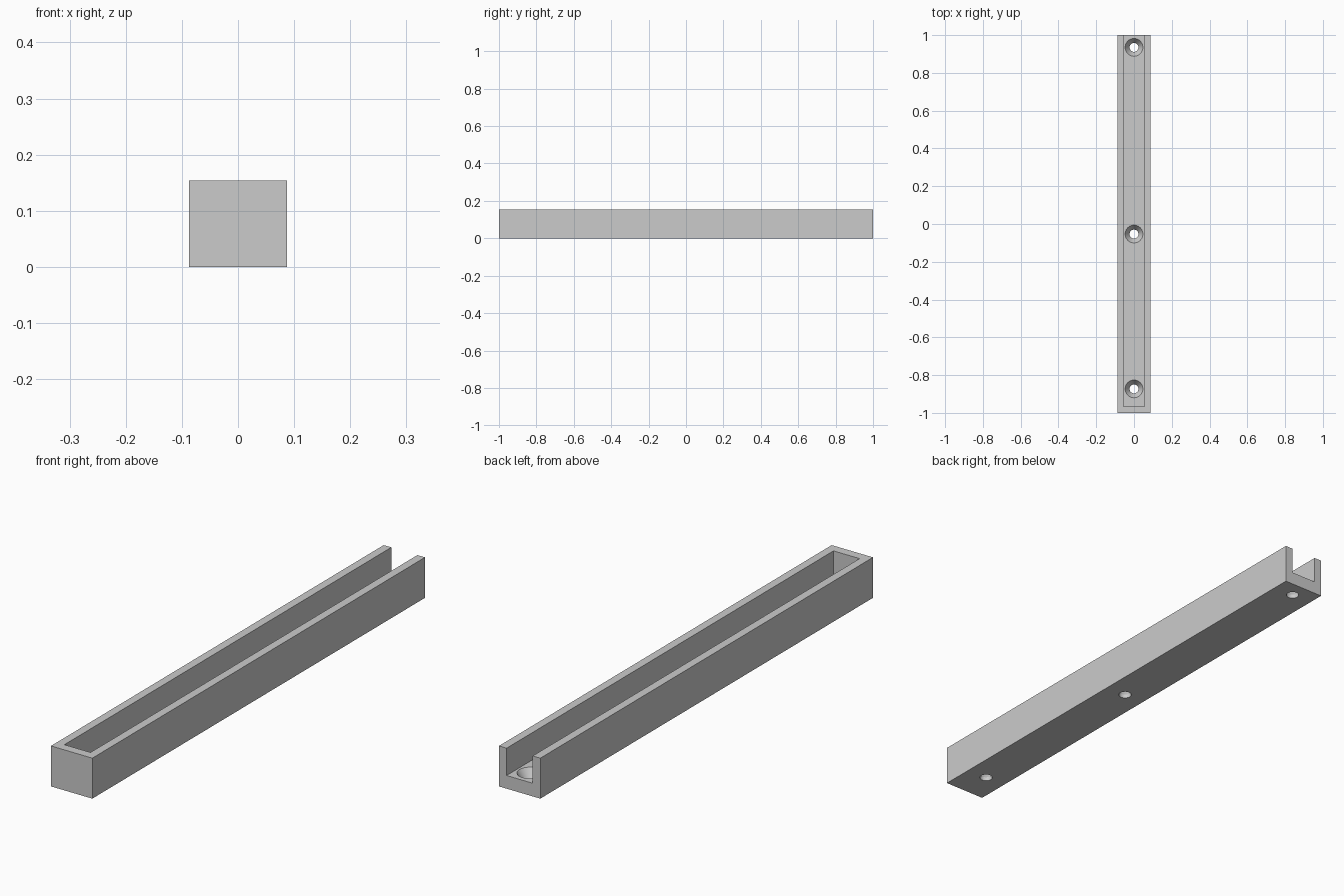
import bpy, bmesh, math

if "Cube" in bpy.data.objects:
    bpy.data.objects.remove(bpy.data.objects["Cube"])

HALF_W, HEIGHT = 0.087, 0.154
GROOVE_W, FLOOR = 0.055, 0.05
END_WALL_Y = -0.965
HOLE_YS = (-0.873, -0.053, 0.935)
SIDES = 48


def make_object(name, bm):
    bmesh.ops.recalc_face_normals(bm, faces=bm.faces)
    mesh = bpy.data.meshes.new(name)
    bm.to_mesh(mesh)
    bm.free()
    ob = bpy.data.objects.new(name, mesh)
    bpy.context.collection.objects.link(ob)
    return ob


def box(name, lo, hi):
    bm = bmesh.new()
    bmesh.ops.create_cube(bm, size=1)
    for v in bm.verts:
        v.co = [(a + b) / 2 + c * (b - a) for a, b, c in zip(lo, hi, v.co)]
    return make_object(name, bm)


def turned(name, profile, y):
    """Closed solid turned round a vertical axis from (radius, z) points."""
    bm = bmesh.new()
    rings = []
    for r, z in profile:
        rings.append([bm.verts.new((r * math.cos(2 * math.pi * i / SIDES),
                                    y + r * math.sin(2 * math.pi * i / SIDES), z))
                      for i in range(SIDES)])
    for a, b in zip(rings, rings[1:]):
        for i in range(SIDES):
            j = (i + 1) % SIDES
            bm.faces.new((a[i], a[j], b[j], b[i]))
    bm.faces.new(rings[0])
    bm.faces.new(rings[-1])
    return make_object(name, bm)


def cut(target, cutter):
    cutter.hide_render = True
    mod = target.modifiers.new("cut", 'BOOLEAN')
    mod.operation = 'DIFFERENCE'
    mod.solver = 'EXACT'
    mod.object = cutter
    bpy.context.view_layer.objects.active = target
    bpy.ops.object.modifier_apply(modifier=mod.name)
    bpy.data.objects.remove(cutter)


# Channel: solid bar with a groove closed at the front and open at the back
channel = box("channel", (-HALF_W, -1, 0), (HALF_W, 1, HEIGHT))
cut(channel, box("groove_cutter", (-GROOVE_W, END_WALL_Y, FLOOR),
                 (GROOVE_W, 1.1, HEIGHT + 0.1)))

# Countersunk screw holes through the floor
for y in HOLE_YS:
    cut(channel, turned("hole_cutter", [(0.0235, -0.02), (0.0235, 0.015),
                                        (0.047, FLOOR), (0.047, 0.1)], y))

# Plain grey finish, smooth hole walls and sharp edges
grey = bpy.data.materials.new("grey")
grey.diffuse_color = (0.6, 0.6, 0.6, 1)
grey.use_nodes = True
grey.node_tree.nodes["Principled BSDF"].inputs["Base Color"].default_value = grey.diffuse_color
channel.data.materials.clear()
channel.data.materials.append(grey)
for p in channel.data.polygons:
    p.material_index = 0
bpy.ops.object.select_all(action='DESELECT')
channel.select_set(True)
bpy.context.view_layer.objects.active = channel
bpy.ops.object.shade_smooth_by_angle(angle=math.radians(20))
